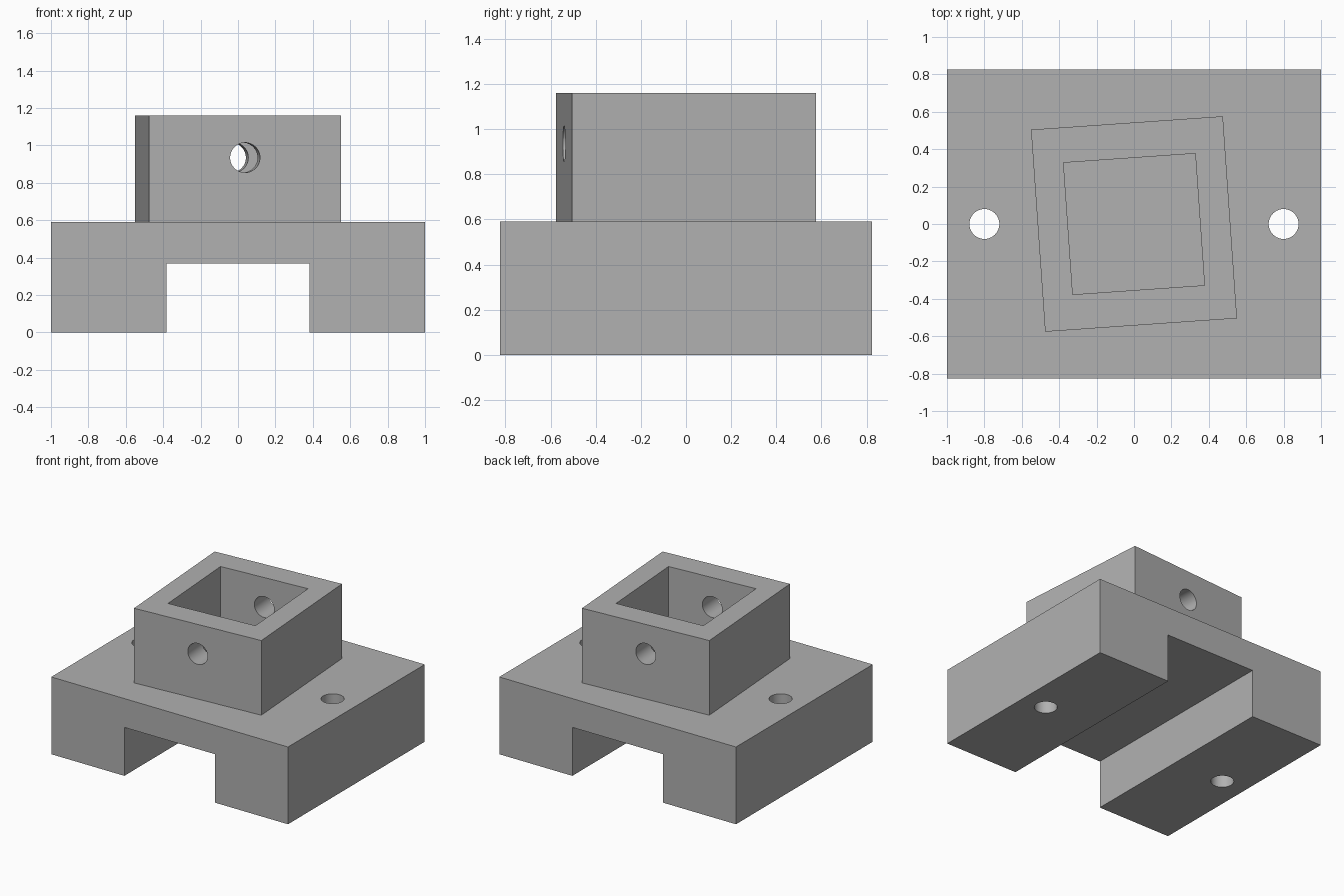
import bpy
import math

default = bpy.data.objects.get("Cube")
if default:
    bpy.data.objects.remove(default, do_unlink=True)

TURN = math.radians(4)      # twist of the socket on the base
BASE_TOP, TOP = 0.59, 1.16
HOLE_R = 0.08

grey = bpy.data.materials.new("plain_grey")
grey.use_nodes = True
grey.diffuse_color = (0.44, 0.44, 0.44, 1)
grey.node_tree.nodes["Principled BSDF"].inputs["Base Color"].default_value = grey.diffuse_color


def block(name, size_x, size_y, z0, z1, turn=0):
    """Box centred on the z axis between two heights."""
    bpy.ops.mesh.primitive_cube_add(size=1, location=(0, 0, (z0 + z1) / 2), rotation=(0, 0, turn))
    obj = bpy.context.object
    obj.name = name
    obj.scale = (size_x, size_y, z1 - z0)
    bpy.ops.object.transform_apply(location=False, rotation=False, scale=True)
    obj.data.materials.append(grey)
    return obj


def drill(name, location, rotation=(0, 0, 0)):
    """Long round cutter for a through hole."""
    bpy.ops.mesh.primitive_cylinder_add(vertices=48, radius=HOLE_R, depth=3,
                                        location=location, rotation=rotation)
    obj = bpy.context.object
    obj.name = name
    obj.data.materials.append(grey)
    return obj


def cut(target, cutters):
    """Subtract the cutters, remove them and shade the hole walls smooth."""
    bpy.ops.object.select_all(action='DESELECT')
    target.select_set(True)
    bpy.context.view_layer.objects.active = target
    for cutter in cutters:
        cutter.hide_render = True
        mod = target.modifiers.new(cutter.name, 'BOOLEAN')
        mod.operation = 'DIFFERENCE'
        mod.solver = 'EXACT'
        mod.object = cutter
        bpy.ops.object.modifier_apply(modifier=mod.name)
        bpy.data.objects.remove(cutter, do_unlink=True)
    bpy.ops.object.shade_smooth_by_angle(angle=math.radians(30))


# Base block with a channel underneath and a bolt hole through each leg
base = block("base", 2, 1.65, 0, BASE_TOP)
cut(base, [block("channel", 0.765, 3, -1, 0.37)]
    + [drill("bolt_hole", (side * 0.8, 0, 0)) for side in (-1, 1)])

# Twisted square socket with a cross pin hole through front and back walls
socket = block("socket", 1.028, 1.083, BASE_TOP, TOP, TURN)
cut(socket, [block("pocket", 0.706, 0.706, 0, 2, TURN),
             drill("pin_hole", (0, 0, 0.935), (math.pi / 2, 0, TURN))])
